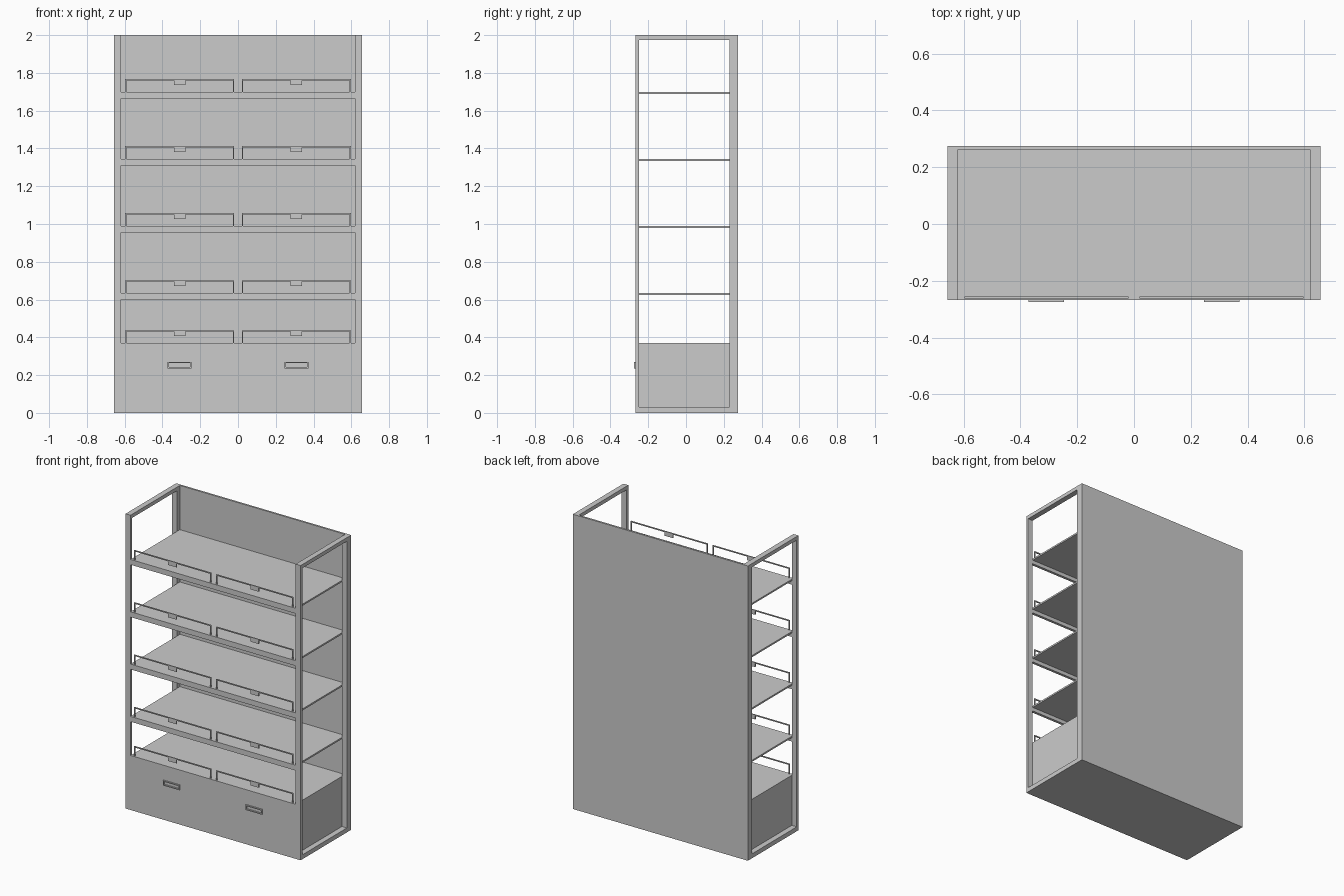
import bpy

if "Cube" in bpy.data.objects:
    bpy.data.objects.remove(bpy.data.objects["Cube"])

# Main dimensions
W, IN = 0.657, 0.62               # outer and inner half widths
Y0, Y1 = -0.267, 0.275            # front and back faces
YF, YB, YP = -0.249, 0.229, 0.262  # front post back, rear post front, back panel front
BASE, TOP = 0.37, 2.0
SHELVES = [0.635, 0.99, 1.345, 1.70]


def boxes(name, spans):
    """One object from boxes given as (x0, x1, y0, y1, z0, z1)."""
    verts, faces = [], []
    for x0, x1, y0, y1, z0, z1 in spans:
        n = len(verts)
        verts += [(x, y, z) for z in (z0, z1)
                  for x, y in ((x0, y0), (x1, y0), (x1, y1), (x0, y1))]
        faces += [(n + 3, n + 2, n + 1, n), (n + 4, n + 5, n + 6, n + 7)]
        for i in range(4):
            j = (i + 1) % 4
            faces.append((n + i, n + j, n + j + 4, n + i + 4))
    mesh = bpy.data.meshes.new(name)
    mesh.from_pydata(verts, [], faces)
    obj = bpy.data.objects.new(name, mesh)
    bpy.context.collection.objects.link(obj)
    return obj


def mirrored(obj):
    obj.modifiers.new("Mirror", 'MIRROR').use_axis = (True, False, False)
    return obj


# Back panel, base cabinet and flush front panel
boxes("back_panel", [(-W, W, YP, Y1, 0, TOP)])
boxes("base_cabinet", [(-IN, IN, YF, YP, 0, BASE)])
boxes("base_front", [(-W, W, Y0, YF, 0, BASE)])

# Open side frames: posts and rails
mirrored(boxes("side_frame", [
    (IN, W, Y0, YF, BASE, TOP),
    (IN, W, YB, YP, 0, TOP),
    (IN, W, YF, YB, 0, 0.03),
    (IN, W, YF, YB, TOP - 0.025, TOP)]))

# Thin shelves with a deeper front lip
for i, z in enumerate(SHELVES):
    boxes(f"shelf_{i + 1}", [(-IN, IN, YF, YP, z - 0.011, z),
                             (-IN, IN, Y0, YF, z - 0.036, z)])

# Wire guard rails with a label tab, one pair per level
T, H = 0.007, 0.067
for i, z in enumerate([BASE] + SHELVES):
    a, b, c = 0.02, 0.597, 0.3085
    y0, y1 = -0.263, -0.256
    mirrored(boxes(f"guard_rail_{i + 1}", [
        (a, a + T, y0, y1, z, z + H - T),
        (b - T, b, y0, y1, z, z + H - T),
        (a, b, y0, y1, z + H - T, z + H),
        (c - 0.031, c + 0.031, y0, y1, z + H - 0.031, z + H - T)]))

# Rimmed rectangular pulls
h0, h1, z0, z1, r = 0.247, 0.372, 0.236, 0.27, 0.007
mirrored(boxes("drawer_pull", [
    (h0, h1, -0.275, Y0, z0, z0 + r),
    (h0, h1, -0.275, Y0, z1 - r, z1),
    (h0, h0 + r, -0.275, Y0, z0 + r, z1 - r),
    (h1 - r, h1, -0.275, Y0, z0 + r, z1 - r)]))
